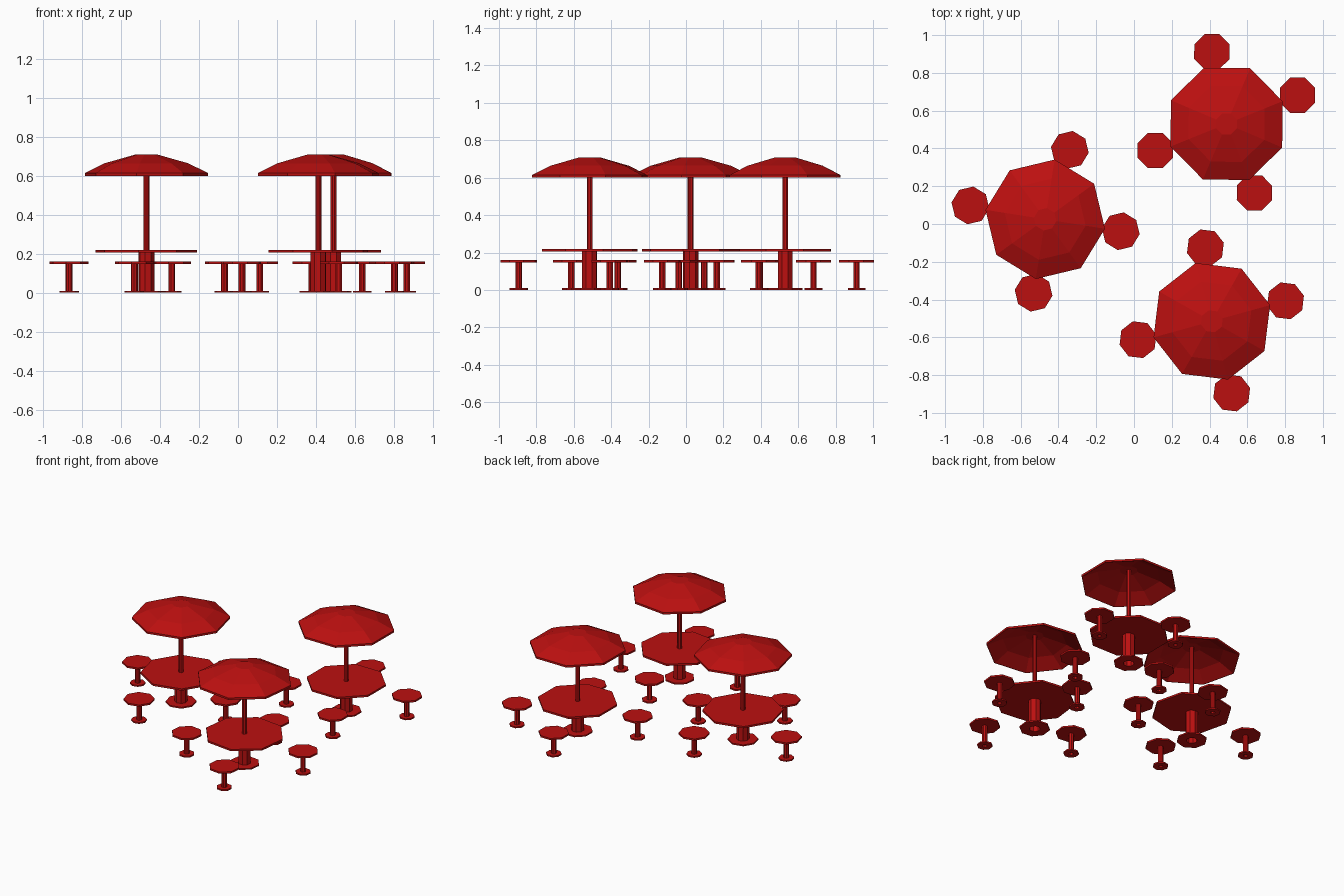
import bpy
import bmesh
from math import cos, sin, pi, radians

cube = bpy.data.objects.get("Cube")
if cube:
    bpy.data.objects.remove(cube, do_unlink=True)

SIDES = 8

red = bpy.data.materials.new("deep red")
red.use_nodes = True
red.diffuse_color = (0.5, 0.005, 0.005, 1)
red.node_tree.nodes["Principled BSDF"].inputs["Base Color"].default_value = red.diffuse_color


def lathe(name, profile, parent, location=(0, 0, 0), closed=False):
    """Spin (radius, height) points into an eight-sided solid.
    Open profiles are capped at both ends; closed ones form a ring."""
    bm = bmesh.new()
    rings = []
    for r, z in profile:
        angles = [2 * pi * i / SIDES for i in range(SIDES)]
        rings.append([bm.verts.new((r * cos(a), r * sin(a), z)) for a in angles])
    pairs = list(zip(rings, rings[1:]))
    if closed:
        pairs.append((rings[-1], rings[0]))
    else:
        bm.faces.new(rings[0][::-1])
        bm.faces.new(rings[-1])
    for low, high in pairs:
        for i in range(SIDES):
            j = (i + 1) % SIDES
            bm.faces.new((low[i], low[j], high[j], high[i]))
    bmesh.ops.recalc_face_normals(bm, faces=bm.faces)
    mesh = bpy.data.meshes.new(name)
    bm.to_mesh(mesh)
    bm.free()
    mesh.materials.append(red)
    obj = bpy.data.objects.new(name, mesh)
    bpy.context.collection.objects.link(obj)
    obj.parent = parent
    obj.location = location
    return obj


def pedestal(name, foot, column, top, parent, location=(0, 0, 0)):
    """Hollow column standing on a thin foot plate."""
    bore = column * 0.85
    lathe(name, [(bore, 0), (foot, 0), (foot, 0.01), (column, 0.01),
                 (column, top), (bore, top)], parent, location, closed=True)


def disc(name, radius, low, high, parent, location=(0, 0, 0)):
    lathe(name, [(radius, low), (radius, high)], parent, location)


# Bearing in degrees and distance of each stool from its table
STOOLS = [(0, 0.405), (79.5, 0.39), (178.5, 0.403), (270, 0.394)]


def table_set(label, x, y, turn):
    root = bpy.data.objects.new(label + "_set", None)
    bpy.context.collection.objects.link(root)
    root.location = (x, y, 0)
    root.rotation_euler.z = radians(turn)

    # Table
    pedestal(label + "_table_pedestal", 0.1, 0.042, 0.208, root)
    disc(label + "_table_top", 0.264, 0.206, 0.219, root)

    # Parasol: pole and hollow canopy
    disc(label + "_parasol_pole", 0.016, 0.21, 0.7, root)
    lathe(label + "_parasol_canopy",
          [(0.06, 0.698), (0.212, 0.654), (0.312, 0.6), (0.32, 0.6),
           (0.32, 0.614), (0.217, 0.664), (0.06, 0.708)], root)

    # Stools
    for n, (bearing, reach) in enumerate(STOOLS, 1):
        a = radians(bearing)
        spot = (reach * cos(a), reach * sin(a), 0)
        pedestal(f"{label}_stool_pedestal_{n}", 0.051, 0.018, 0.15, root, spot)
        disc(f"{label}_stool_seat_{n}", 0.101, 0.147, 0.159, root, spot)


table_set("right", -0.47, 0.025, -9)
table_set("back_left", 0.49, 0.53, 22)
table_set("front_left", 0.412, -0.515, 15.5)
